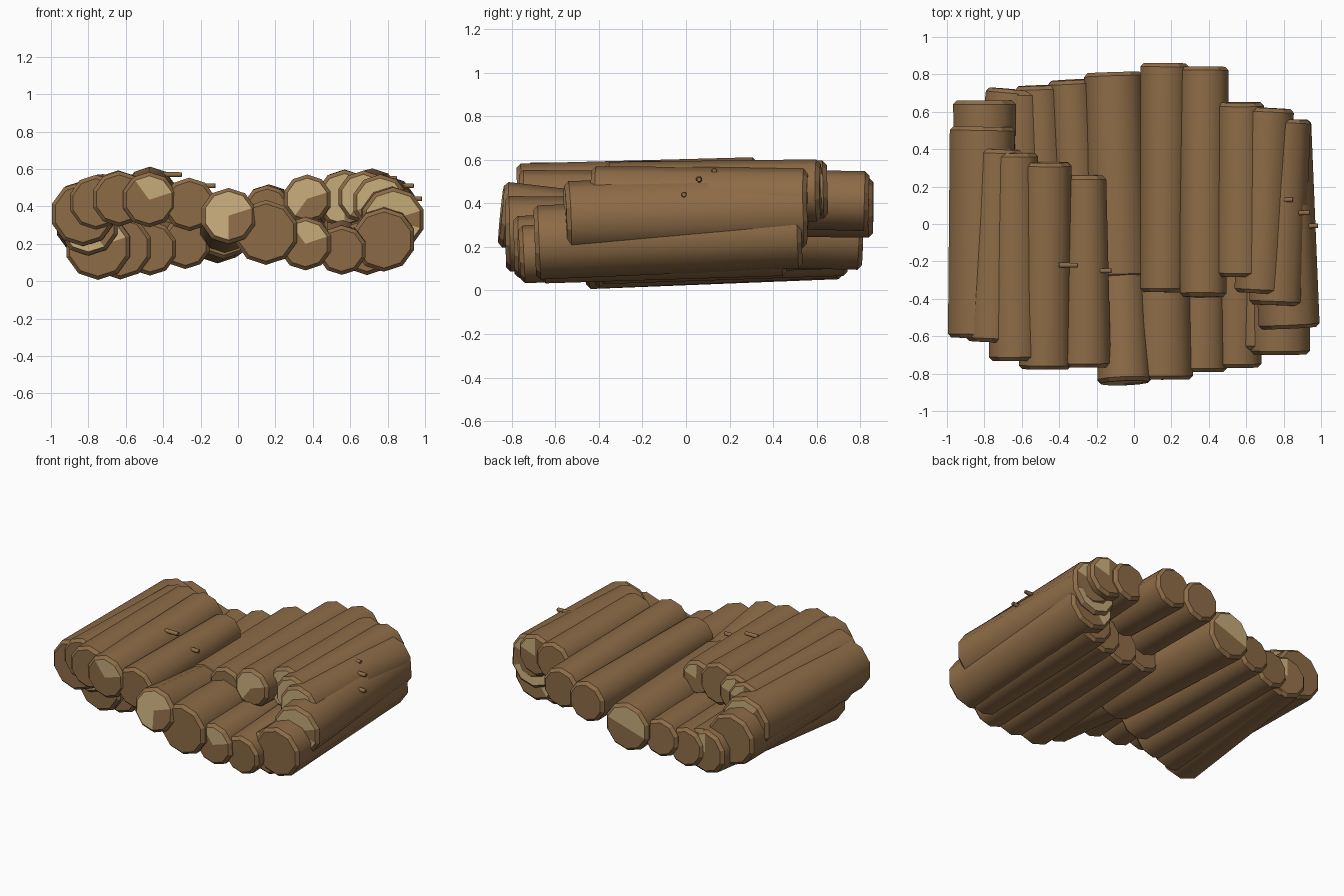
import bpy, bmesh, math
from mathutils import Vector

if "Cube" in bpy.data.objects:
    bpy.data.objects.remove(bpy.data.objects["Cube"])


def material(name, rgb):
    m = bpy.data.materials.new(name)
    m.diffuse_color = (*rgb, 1)
    m.use_nodes = True
    m.node_tree.nodes["Principled BSDF"].inputs["Base Color"].default_value = m.diffuse_color
    return m


bark = material("bark_brown", (0.27, 0.15, 0.063))
wood = material("pale_cut_wood", (0.58, 0.42, 0.20))


def rod(name, start, end, r0, r1, sides=10, chamfer=0.02, pale=(0, 0)):
    """Tapered rod with chamfered ends; pale = share of bare wood on front, back cap."""
    a, b = Vector(start), Vector(end)
    axis = (b - a).normalized()
    u = axis.cross(Vector((0, 0, 1))).normalized()
    v = u.cross(axis)
    length = (b - a).length
    bm = bmesh.new()
    rings = []
    for d, r in ((0, r0 - chamfer), (chamfer, r0),
                 (length - chamfer, r1), (length, r1 - chamfer)):
        ring = []
        for i in range(sides):
            t = math.tau * (i + 0.5) / sides
            ring.append(bm.verts.new(a + axis * d + (u * math.cos(t) + v * math.sin(t)) * r))
        rings.append(ring)
    # Rounded sides with crisp chamfers
    for k, (lo, hi) in enumerate(zip(rings, rings[1:])):
        for i in range(sides):
            j = (i + 1) % sides
            bm.faces.new((lo[i], lo[j], hi[j], hi[i])).smooth = k == 1
    # End caps: fans, part bare wood and part bark
    for ring, tip, share in ((rings[0], a, pale[0]), (rings[-1], b, pale[1])):
        centre = bm.verts.new(tip)
        for i in range(sides):
            f = bm.faces.new((ring[i], ring[(i + 1) % sides], centre))
            f.material_index = int(i < round(share * sides))
    bmesh.ops.recalc_face_normals(bm, faces=bm.faces[:])
    for ring in rings:
        for i in range(sides):
            bm.edges.get((ring[i], ring[(i + 1) % sides])).smooth = False
    mesh = bpy.data.meshes.new(name)
    bm.to_mesh(mesh)
    bm.free()
    mesh.materials.append(bark)
    mesh.materials.append(wood)
    bpy.context.collection.objects.link(bpy.data.objects.new(name, mesh))


def log_row(name, rows):
    for n, (front, back, pale) in enumerate(rows, 1):
        x0, z0, r0, y0 = front
        x1, z1, r1, y1 = back
        rod(f"{name}_{n}", (x0, y0, z0), (x1, y1, z1), r0 * 1.02, r1 * 1.02, pale=pale)


# Each log: front (x, z, radius, y), back (x, z, radius, y), bare share (front, back)
log_row("upper_left_log", [
    ((-.83, .36, .170, -.61), (-.81, .36, .18, .52), (0, .3)),
    ((-.76, .42, .145, -.63), (-.72, .44, .13, .40), (0, .2)),
    ((-.635, .44, .145, -.73), (-.64, .46, .13, .38), (0, .2)),
    ((-.475, .435, .145, -.775), (-.47, .47, .14, .33), (.3, 0)),
    ((-.26, .41, .14, -.765), (-.26, .43, .115, .26), (0, .2)),
])
log_row("lower_right_log", [
    ((-.05, .35, .148, -.85), (-.09, .24, .13, .25), (.7, 0)),
    ((.15, .26, .17, -.83), (.15, .28, .14, .28), (0, 0)),
    ((.36, .20, .14, -.79), (.37, .22, .13, .33), (.3, 0)),
    ((.555, .165, .13, -.765), (.56, .22, .14, .38), (0, 0)),
    ((.69, .18, .145, -.67), (.70, .21, .14, .46), (0, .2)),
    ((.78, .22, .167, -.695), (.78, .27, .165, .53), (0, .6)),
])
log_row("upper_right_log", [
    ((.155, .385, .125, -.365), (.165, .38, .135, .86), (0, 0)),
    ((.37, .44, .128, -.39), (.375, .41, .135, .84), (.6, 0)),
    ((.57, .44, .152, -.28), (.57, .465, .13, .65), (.7, 0)),
    ((.67, .45, .138, -.37), (.72, .46, .14, .62), (.6, .2)),
    ((.76, .42, .148, -.435), (.80, .41, .15, .56), (.5, .5)),
    ((.83, .33, .168, -.555), (.78, .37, .172, .55), (.9, .9)),
])
log_row("lower_left_log", [
    ((-.80, .30, .16, -.50), (-.80, .30, .172, .66), (.8, 0)),
    ((-.75, .185, .175, -.46), (-.65, .20, .145, .72), (.3, .2)),
    ((-.63, .18, .168, -.42), (-.61, .20, .14, .71), (0, .2)),
    ((-.47, .175, .143, -.40), (-.51, .20, .13, .74), (0, 0)),
    ((-.28, .20, .133, -.33), (-.34, .23, .125, .77), (0, 0)),
    ((-.075, .28, .158, -.29), (-.11, .26, .162, .81), (0, .5)),
])

# Small twig stubs sticking sideways out of the bark
for n, (x0, x1, y, z) in enumerate([
        (-.40, -.30, -.22, .57), (-.21, -.12, -.25, .51),
        (.76, .85, .13, .55), (.86, .94, .06, .51), (.90, .985, -.01, .44)], 1):
    rod(f"twig_{n}", (x0, y, z), (x1, y, z), .015, .013, sides=8, chamfer=.003)
